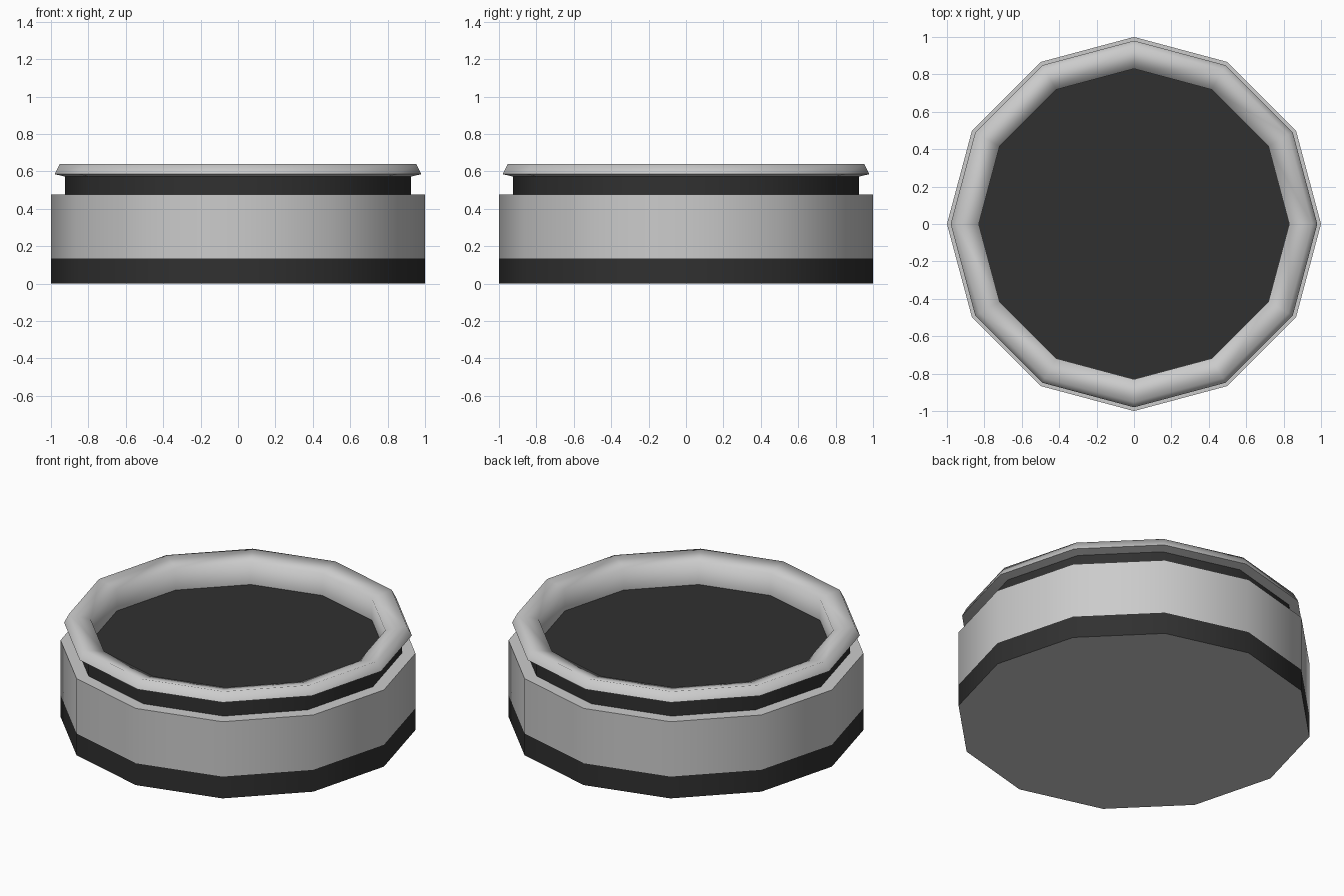
import bpy, bmesh
from math import radians, sin, cos, tau

if "Cube" in bpy.data.objects:
    bpy.data.objects.remove(bpy.data.objects["Cube"])

SIDES = 12

dark = bpy.data.materials.new("dark_rubber")
dark.diffuse_color = (0.03, 0.03, 0.03, 1)
dark.use_nodes = True
dark.node_tree.nodes["Principled BSDF"].inputs["Base Color"].default_value = dark.diffuse_color


def lathe(name, profile, material=None, angle=45):
    """Sweep (radius, z) points listed outside-up, then inwards, around z."""
    bm = bmesh.new()
    rings = [[bm.verts.new((r * cos(tau * i / SIDES), r * sin(tau * i / SIDES), z))
              for i in range(SIDES)] for r, z in profile]
    for low, high in zip(rings, rings[1:]):
        for i in range(SIDES):
            j = (i + 1) % SIDES
            bm.faces.new((low[i], low[j], high[j], high[i]))
    return finish(name, bm, material, angle)


def disc(name, radius, z, material=None, down=False):
    """Flat twelve-sided cap."""
    bm = bmesh.new()
    ring = [bm.verts.new((radius * cos(tau * i / SIDES), radius * sin(tau * i / SIDES), z))
            for i in range(SIDES)]
    bm.faces.new(ring[::-1] if down else ring)
    return finish(name, bm, material, 30)


def finish(name, bm, material, angle):
    mesh = bpy.data.meshes.new(name)
    bm.to_mesh(mesh)
    bm.free()
    obj = bpy.data.objects.new(name, mesh)
    bpy.context.collection.objects.link(obj)
    if material:
        mesh.materials.append(material)
    bpy.ops.object.select_all(action='DESELECT')
    obj.select_set(True)
    bpy.context.view_layer.objects.active = obj
    bpy.ops.object.shade_smooth_by_angle(angle=radians(angle))
    return obj


# Base: underside and dark foot band
disc("underside", 1.0, 0.0, down=True)
lathe("foot_band", [(1.0, 0.0), (1.0, 0.135)], dark)

# Body wall with the narrow shelf on top
lathe("body", [(1.0, 0.135), (1.0, 0.475), (0.925, 0.475)])

# Dark recessed neck under the rim
lathe("neck", [(0.925, 0.475), (0.925, 0.575)], dark)

# Flared rim with a sloping top and an upright inner wall
lathe("rim", [(0.925, 0.572), (0.98, 0.585), (0.952, 0.64),
              (0.83, 0.61), (0.83, 0.475)], angle=82)

# Dark sunken floor
disc("dish_floor", 0.83, 0.475, dark)
